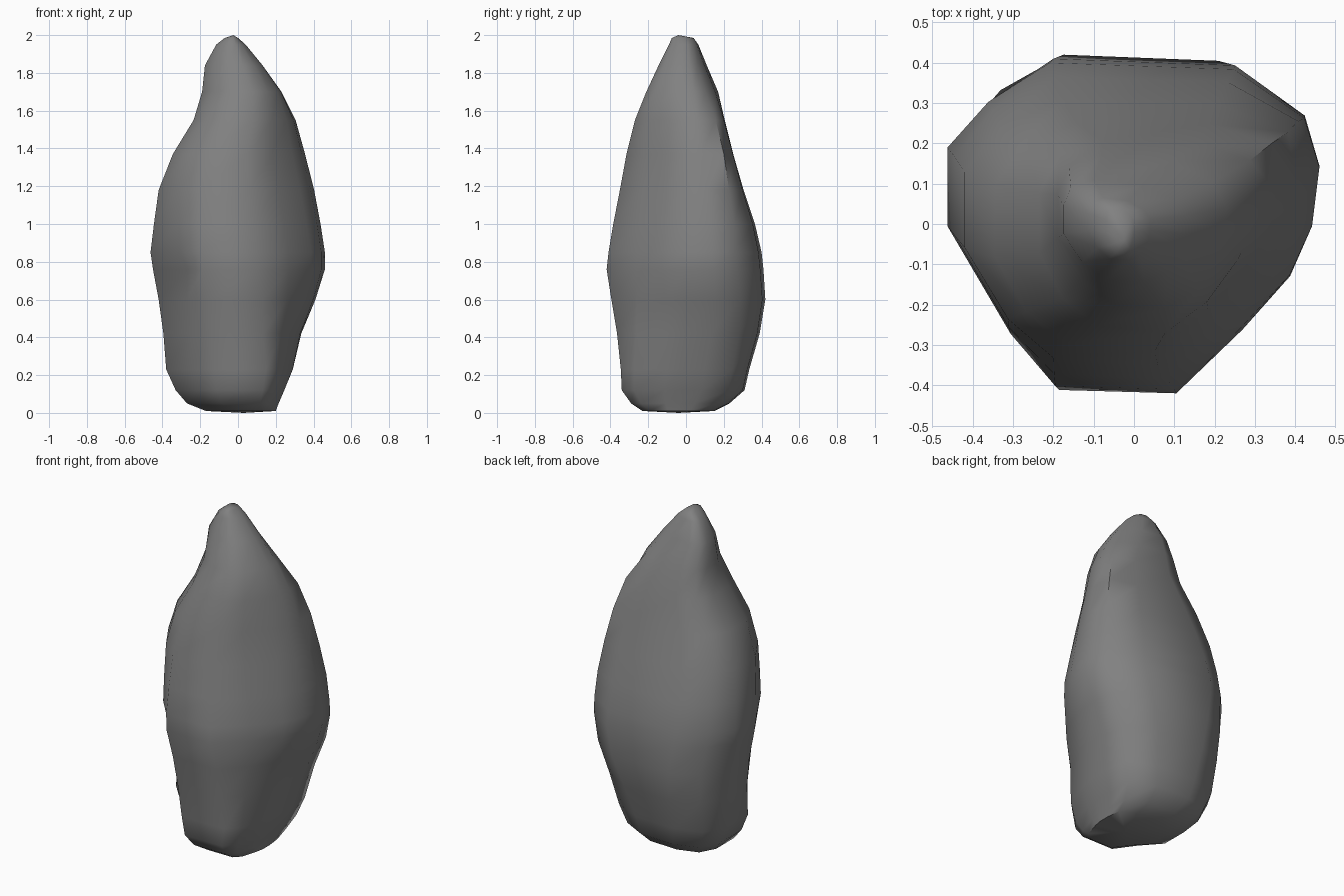
import bpy, bmesh

if "Cube" in bpy.data.objects:
    bpy.data.objects.remove(bpy.data.objects["Cube"])

# Outline templates (normalised -1..1, counter-clockwise from front left)
BASE = [(-.25, -1), (.6, -1), (.8, -.8), (.95, -.3), (1, -.05), (1, .3), (.95, .74),
        (.45, .97), (-.3, 1), (-.8, .85), (-1, .5), (-1, -.12), (-.6, -.54)]
BELLY = [(-.42, -.98), (.22, -1), (.58, -.62), (.84, -.3), (.96, 0), (1, .36), (.92, .66),
         (.54, .96), (-.45, 1), (-.78, .76), (-1, .48), (-1, 0), (-.66, -.66)]
PEAK = [(-.5, -.92), (.12, -1), (.5, -.65), (.8, -.2), (.95, .1), (1, .4), (.97, .85),
        (.5, 1), (-.4, 1), (-.8, .85), (-1, .45), (-1, -.2), (-.8, -.65)]
TIP = [(-.3, -.95), (.3, -1), (.7, -.78), (.92, -.38), (1, -.05), (1, .3), (.8, .6),
       (.3, .9), (-.5, 1), (-.88, .85), (-1, .5), (-1, -.05), (-.7, -.6)]

# Height, x min, x max, y min, y max
LEVELS = [
    (0.01, -.17, .20, -.23, .15),
    (0.05, -.27, .215, -.29, .23),
    (0.12, -.33, .245, -.34, .31),
    (0.23, -.38, .29, -.345, .335),
    (0.42, -.395, .335, -.365, .39),
    (0.60, -.42, .41, -.395, .42),
    (0.76, -.45, .46, -.42, .41),
    (0.85, -.463, .46, -.41, .40),
    (1.00, -.445, .437, -.385, .365),
    (1.18, -.42, .403, -.35, .305),
    (1.37, -.345, .355, -.315, .25),
    (1.55, -.235, .305, -.27, .205),
    (1.70, -.19, .23, -.21, .17),
    (1.84, -.175, .13, -.145, .11),
    (1.95, -.115, .04, -.09, .065),
    (1.985, -.07, .0, -.075, .04),
]


def mix(a, b, t):
    t = min(max(t, 0), 1)
    return [(p[0] + (q[0] - p[0]) * t, p[1] + (q[1] - p[1]) * t) for p, q in zip(a, b)]


def outline(z):
    if z < 0.8:
        return mix(BASE, BELLY, (z - 0.2) / 0.55)
    if z < 1.55:
        return mix(BELLY, PEAK, (z - 0.85) / 0.6)
    return mix(PEAK, TIP, (z - 1.5) / 0.25)


# Standing rock: stacked outlines joined by faces
bm = bmesh.new()
rings = []
for z, x0, x1, y0, y1 in LEVELS:
    rings.append([bm.verts.new(((x0 + x1) / 2 + px * (x1 - x0) / 2,
                                (y0 + y1) / 2 + py * (y1 - y0) / 2, z))
                  for px, py in outline(z)])
n = len(BASE)
for lo, hi in zip(rings, rings[1:]):
    for i in range(n):
        j = (i + 1) % n
        bm.faces.new((lo[i], lo[j], hi[j], hi[i]))

# Slightly domed underside and off-centre tip
bottom = bm.verts.new((0.03, -0.04, 0))
tip = bm.verts.new((-.025, -.04, 2.0))
for i in range(n):
    j = (i + 1) % n
    bm.faces.new((rings[0][j], rings[0][i], bottom))
    bm.faces.new((rings[-1][i], rings[-1][j], tip))

# Chipped notch at the front left
rings[6][12].co.x += .03
rings[6][12].co.y += .025

bmesh.ops.recalc_face_normals(bm, faces=bm.faces)
mesh = bpy.data.meshes.new("rock")
bm.to_mesh(mesh)
bm.free()
rock = bpy.data.objects.new("rock", mesh)
bpy.context.collection.objects.link(rock)

# Dark stone colour
stone = bpy.data.materials.new("dark_stone")
stone.diffuse_color = (.22, .22, .22, 1)
stone.use_nodes = True
stone.node_tree.nodes["Principled BSDF"].inputs["Base Color"].default_value = stone.diffuse_color
mesh.materials.append(stone)

bpy.context.view_layer.objects.active = rock
rock.select_set(True)
bpy.ops.object.shade_smooth_by_angle(angle=1.05)
